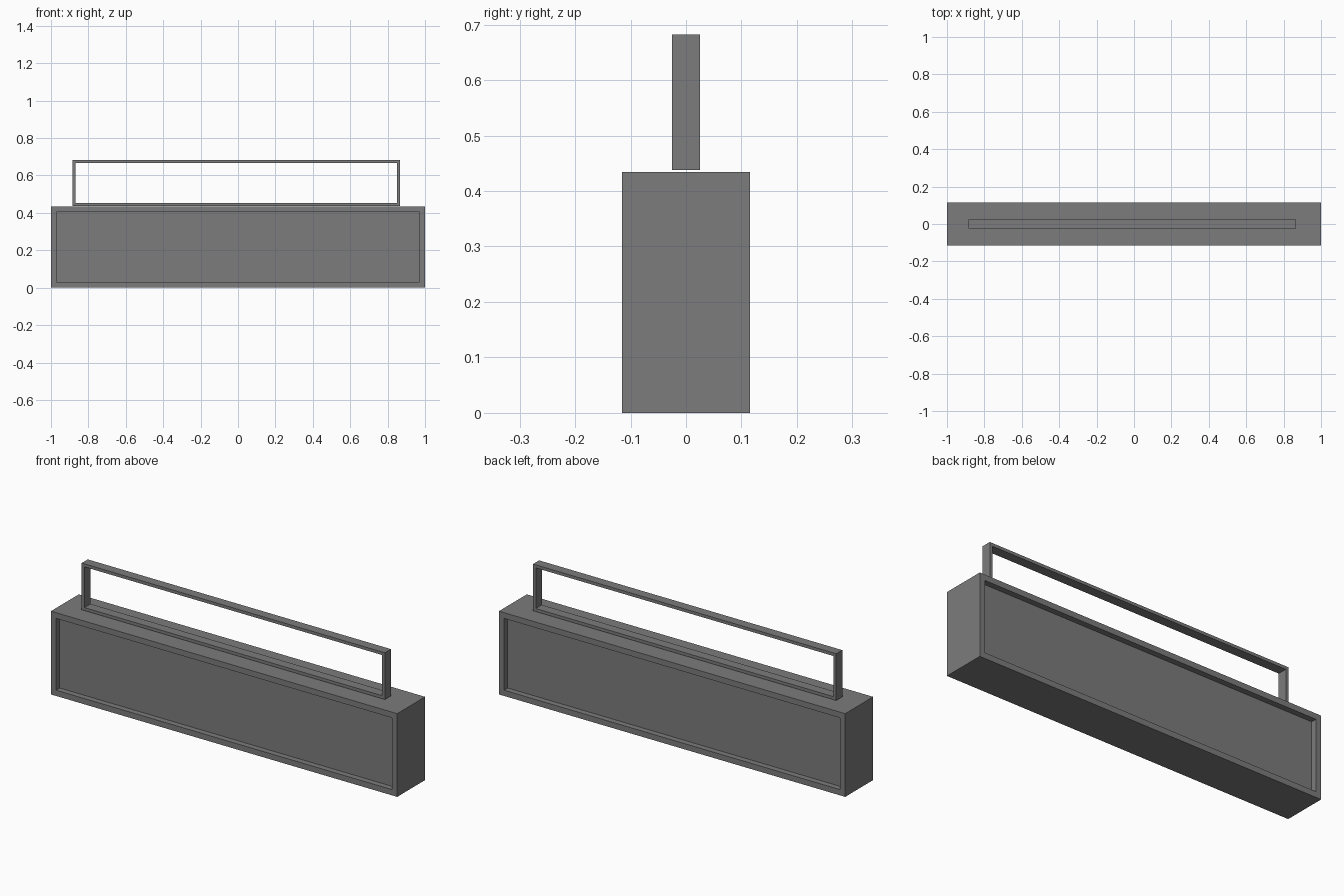
import bpy
import bmesh

cube = bpy.data.objects.get("Cube")
if cube:
    bpy.data.objects.remove(cube, do_unlink=True)

GREY = (0.2, 0.2, 0.2, 1)
mat = bpy.data.materials.new("plain grey")
mat.use_nodes = True
mat.diffuse_color = GREY
mat.node_tree.nodes["Principled BSDF"].inputs["Base Color"].default_value = GREY


def block(name, low, high, rim, depth=None):
    """Box with a rimmed recess in front and back, or a through hole if depth is None."""
    bm = bmesh.new()
    bmesh.ops.create_cube(bm, size=1)
    for v in bm.verts:
        v.co = [l + (c + 0.5) * (h - l) for c, l, h in zip(v.co, low, high)]
    bm.normal_update()
    panels = [f for f in bm.faces if abs(f.normal.y) > 0.9]
    bmesh.ops.inset_individual(bm, faces=panels, thickness=rim, use_even_offset=True)
    if depth is None:
        bmesh.ops.bridge_loops(bm, edges=[e for f in panels for e in f.edges])
        bmesh.ops.delete(bm, geom=[f for f in panels if f.is_valid], context="FACES_ONLY")
    else:
        bmesh.ops.inset_individual(bm, faces=panels, thickness=0, depth=-depth)
    bmesh.ops.recalc_face_normals(bm, faces=bm.faces)
    mesh = bpy.data.meshes.new(name)
    bm.to_mesh(mesh)
    bm.free()
    mesh.materials.append(mat)
    obj = bpy.data.objects.new(name, mesh)
    bpy.context.collection.objects.link(obj)
    return obj


# Body with a shallow recessed panel on front and back
block("body", (-1, -0.115, 0), (1, 0.115, 0.4345), 0.03, 0.03)

# Open rectangular handle, floating just above the body
block("handle", (-0.885, -0.025, 0.438), (0.866, 0.025, 0.682), 0.016)
